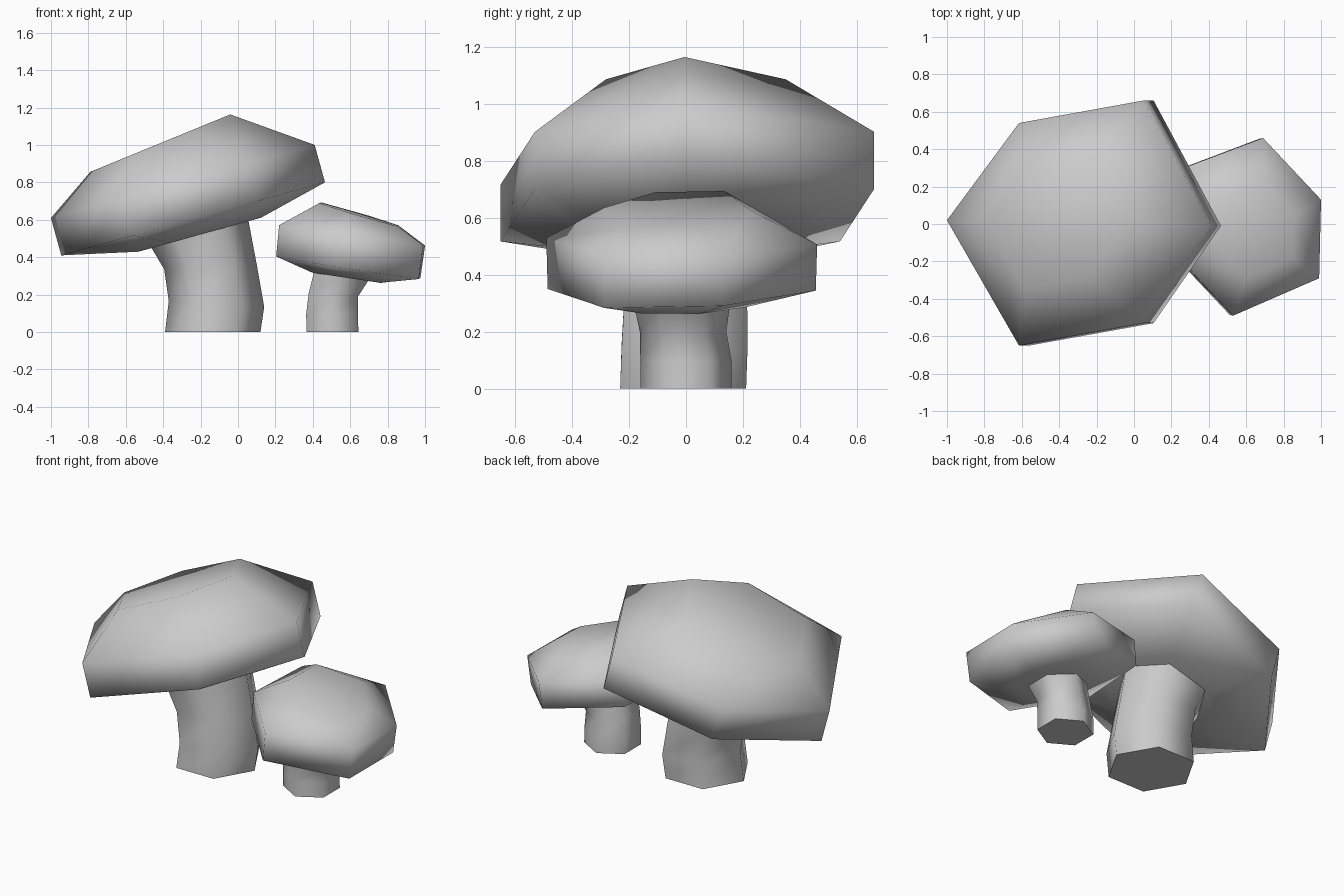
import bpy
import bmesh
from math import cos, sin, pi, radians

cube = bpy.data.objects.get("Cube")
if cube:
    bpy.data.objects.remove(cube, do_unlink=True)

grey = bpy.data.materials.new("plain_grey")
grey.use_nodes = True
colour = (0.6, 0.6, 0.6, 1)
grey.diffuse_color = colour
grey.node_tree.nodes["Principled BSDF"].inputs["Base Color"].default_value = colour


def hexagon(radius, start):
    return [(radius * cos(start + i * pi / 3), radius * sin(start + i * pi / 3))
            for i in range(6)]


def loft(name, outline, rings):
    """Join tilted copies of an outline; ring = centre x, y, z, scale, slope x, slope y."""
    bm = bmesh.new()
    loops = []
    for cx, cy, cz, s, sx, sy in rings:
        loops.append([bm.verts.new((cx + s * x, cy + s * y, cz + s * (x * sx + y * sy)))
                      for x, y in outline])
    n = len(outline)
    for low, high in zip(loops, loops[1:]):
        for i in range(n):
            j = (i + 1) % n
            bm.faces.new((low[i], low[j], high[j], high[i]))
    bm.faces.new(loops[0][::-1])
    bm.faces.new(loops[-1])
    bmesh.ops.recalc_face_normals(bm, faces=bm.faces)
    mesh = bpy.data.meshes.new(name)
    bm.to_mesh(mesh)
    bm.free()
    mesh.materials.append(grey)
    obj = bpy.data.objects.new(name, mesh)
    bpy.context.collection.objects.link(obj)
    bpy.ops.object.select_all(action='DESELECT')
    obj.select_set(True)
    bpy.context.view_layer.objects.active = obj
    bpy.ops.object.shade_smooth_by_angle(angle=radians(80))
    return obj


# Large cap: underside, lower rim, upper rim, flat crown
large_outline = [(0.705, -0.01), (0.345, 0.66), (-0.32, 0.54),
                 (-0.705, 0.02), (-0.32, -0.65), (0.345, -0.53)]
loft("large_cap", large_outline, [
    (-0.205, 0, 0.52, 0.465, 0.277, 0),
    (-0.24, 0, 0.605, 1, 0.277, 0),
    (-0.295, 0, 0.805, 1, 0.277, 0),
    (-0.415, 0, 1.01, 0.53, 0.41, 0),
])

# Large stem, leaning up into the cap
loft("large_stem", hexagon(0.255, 0), [
    (-0.135, -0.01, 0, 1, 0, 0),
    (-0.115, -0.005, 0.15, 1, -0.06, 0),
    (-0.147, 0, 0.347, 0.97, 0.05, 0),
    (-0.21, 0, 0.54, 1.03, 0.277, 0),
])

# Small cap
small_outline = [(0.39, 0.145), (0.08, 0.475), (-0.37, 0.305),
                 (-0.39, -0.145), (-0.08, -0.475), (0.38, -0.275)]
loft("small_cap", small_outline, [
    (0.58, -0.02, 0.29, 0.47, -0.15, 0),
    (0.59, -0.015, 0.347, 0.99, -0.155, 0.02),
    (0.61, -0.015, 0.517, 1, -0.14, 0),
    (0.645, -0.03, 0.63, 0.54, -0.29, 0.03),
])

# Small stem
loft("small_stem", hexagon(0.16, pi / 6), [
    (0.505, 0, 0, 1, 0, 0),
    (0.503, 0, 0.095, 1, 0, 0),
    (0.51, -0.01, 0.2, 0.95, -0.08, 0),
    (0.555, -0.015, 0.305, 1.06, -0.15, 0),
])
